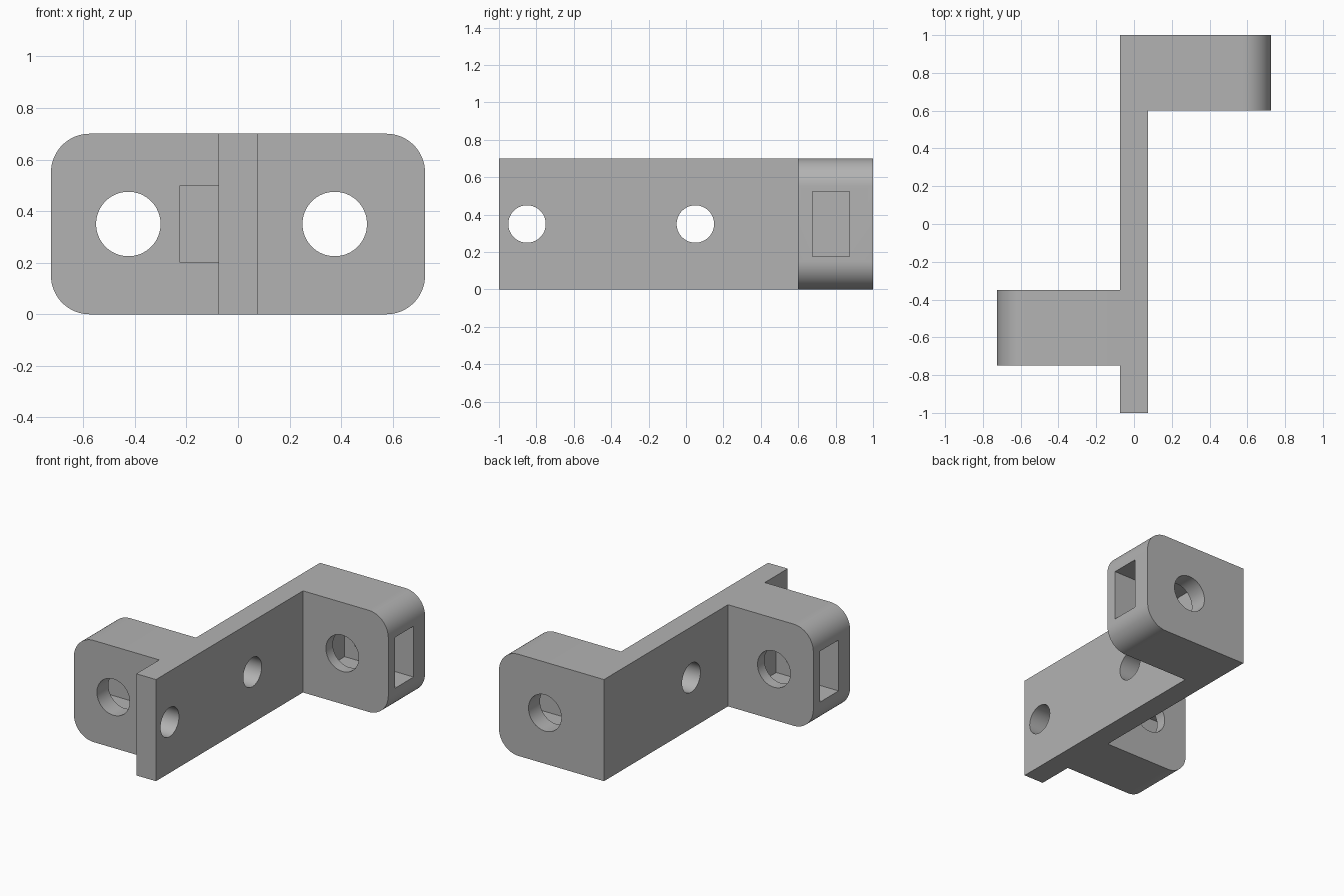
import bpy
import math

cube = bpy.data.objects.get("Cube")
if cube:
    bpy.data.objects.remove(cube, do_unlink=True)

HEIGHT = 0.7
MID = HEIGHT / 2
HALF = 0.075   # half thickness of the wall
REACH = 0.725  # outer end of each lug
RADIUS = 0.15  # lug corner radius

grey = bpy.data.materials.new("plain grey")
grey.use_nodes = True
colour = (0.45, 0.45, 0.45, 1)
grey.diffuse_color = colour
grey.node_tree.nodes["Principled BSDF"].inputs["Base Color"].default_value = colour


def prism(name, outline, y0, y1):
    """Extrude an (x, z) outline from y0 to y1."""
    n = len(outline)
    verts = [(x, y, z) for y in (y0, y1) for x, z in outline]
    faces = [tuple(range(n)), tuple(reversed(range(n, 2 * n)))]
    faces += [(i, i + n, (i + 1) % n + n, (i + 1) % n) for i in range(n)]
    mesh = bpy.data.meshes.new(name)
    mesh.from_pydata(verts, [], faces)
    obj = bpy.data.objects.new(name, mesh)
    bpy.context.collection.objects.link(obj)
    return obj


def box(name, x0, x1, y0, y1, z0, z1):
    x0, x1 = sorted((x0, x1))
    return prism(name, [(x0, z0), (x1, z0), (x1, z1), (x0, z1)], y0, y1)


def lug_block(name, side, y0, y1):
    """Block rooted in the wall, with its two outer edges rounded."""
    outline = [(0, 0)]
    for z, start in ((RADIUS, -90), (HEIGHT - RADIUS, 0)):
        for i in range(17):
            a = math.radians(start + 90 * i / 16)
            outline.append((REACH - RADIUS + RADIUS * math.cos(a), z + RADIUS * math.sin(a)))
    outline.append((0, HEIGHT))
    outline = [(side * x, z) for x, z in outline]
    if side < 0:
        outline.reverse()
    return prism(name, outline, y0, y1)


def drill(name, radius, location, rotation):
    bpy.ops.mesh.primitive_cylinder_add(vertices=64, radius=radius, depth=0.6,
                                        location=location, rotation=rotation)
    obj = bpy.context.object
    obj.name = name
    return obj


def combine(target, other, operation):
    """Apply a boolean, then drop the helper."""
    bpy.context.view_layer.objects.active = target
    mod = target.modifiers.new(operation.lower(), "BOOLEAN")
    mod.operation, mod.object, mod.solver = operation, other, "EXACT"
    bpy.ops.object.modifier_apply(modifier=mod.name)
    bpy.data.objects.remove(other, do_unlink=True)


# Upright wall with a lug on each side
bracket = box("bracket", -HALF, HALF, -1, 1, 0, HEIGHT)
combine(bracket, lug_block("left_lug", 1, 0.6, 1), "UNION")
combine(bracket, lug_block("right_lug", -1, -0.75, -0.35), "UNION")

# Nut slots open at the lug ends, and bolt holes through the lugs
for side, hole_x, slot_y, lug_y in ((1, 0.375, 0.675, 0.8), (-1, -0.425, -0.625, -0.55)):
    slot = box("nut_slot", hole_x - side * 0.175, side * 0.9,
               slot_y, slot_y + 0.2, MID - 0.175, MID + 0.175)
    combine(bracket, slot, "DIFFERENCE")
    hole = drill("bolt_hole", 0.125, (hole_x, lug_y, MID), (math.pi / 2, 0, 0))
    combine(bracket, hole, "DIFFERENCE")

# Screw holes through the wall
for y in (-0.85, 0.05):
    hole = drill("screw_hole", 0.1, (0, y, MID), (0, math.pi / 2, 0))
    combine(bracket, hole, "DIFFERENCE")

# Shallow clearance beside the end screw hole
relief = box("screw_relief", -HALF - 0.15, -HALF, -1.1, -0.7, MID - 0.15, MID + 0.15)
combine(bracket, relief, "DIFFERENCE")

# Finish
bracket.data.materials.clear()
bracket.data.materials.append(grey)
for face in bracket.data.polygons:
    face.material_index = 0
bpy.ops.object.select_all(action="DESELECT")
bracket.select_set(True)
bpy.context.view_layer.objects.active = bracket
bpy.ops.object.shade_smooth_by_angle(angle=math.radians(30))
